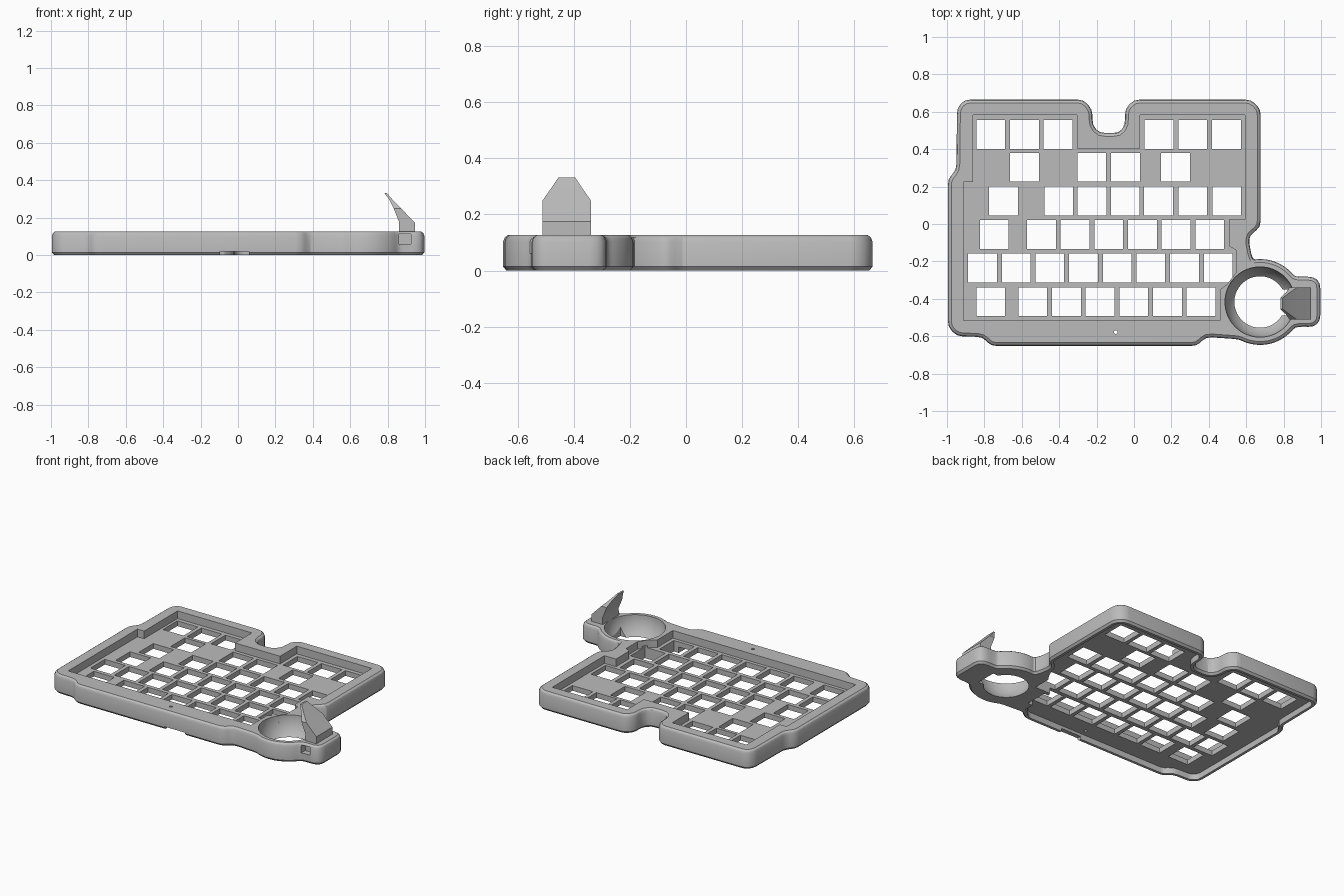
import bpy, bmesh, math
from mathutils import Vector

cube = bpy.data.objects.get("Cube")
if cube:
    bpy.data.objects.remove(cube, do_unlink=True)

grey = bpy.data.materials.new("matte_grey")
grey.use_nodes = True
grey.diffuse_color = (0.5, 0.5, 0.5, 1)
grey.node_tree.nodes["Principled BSDF"].inputs["Base Color"].default_value = (0.5, 0.5, 0.5, 1)

TOP, DECK, FLOOR = 0.127, 0.075, 0.04
RING = Vector((0.674, -0.417))


def add_object(name, bm):
    bmesh.ops.recalc_face_normals(bm, faces=bm.faces)
    mesh = bpy.data.meshes.new(name)
    bm.to_mesh(mesh)
    bm.free()
    mesh.materials.append(grey)
    obj = bpy.data.objects.new(name, mesh)
    bpy.context.collection.objects.link(obj)
    return obj


def loft(bm, layers):
    """Skin a stack of (outline, z) layers and cap both ends."""
    rings = [[bm.verts.new((p[0], p[1], z)) for p in pts] for pts, z in layers]
    n = len(rings[0])
    for a, b in zip(rings, rings[1:]):
        for i in range(n):
            j = (i + 1) % n
            bm.faces.new((a[i], a[j], b[j], b[i]))
    bm.faces.new(rings[0][::-1])
    bm.faces.new(rings[-1])


def rect(x0, x1, y0, y1):
    return [(x0, y0), (x1, y0), (x1, y1), (x0, y1)]


def rounded(pts, size):
    """Replace each corner with a short curve."""
    pts, out = [Vector(p) for p in pts], []
    for i, p in enumerate(pts):
        a, b = pts[i - 1] - p, pts[(i + 1) % len(pts)] - p
        s = p + a.normalized() * min(size, a.length * 0.4)
        e = p + b.normalized() * min(size, b.length * 0.4)
        out += [s, s * 0.25 + p * 0.5 + e * 0.25, e]
    return out


def inset(pts, d):
    """Move a clockwise outline inwards by d."""
    out = []
    for i, p in enumerate(pts):
        a = (p - pts[i - 1]).normalized()
        b = (pts[(i + 1) % len(pts)] - p).normalized()
        na, nb = Vector((a.y, -a.x)), Vector((b.y, -b.x))
        out.append(p + (na + nb) * (d / (1 + na.dot(nb))))
    return out


def arc(start, end, steps, r=0.23):
    angles = [math.radians(start + (end - start) * i / steps) for i in range(steps + 1)]
    return [RING + Vector((math.cos(t), math.sin(t))) * r for t in angles]


# Case outline, clockwise: left and back edge, ring with tab, front edge
back_edge = [(-0.995, -0.55), (-0.995, 0.24), (-0.95, 0.29), (-0.946, 0.62), (-0.905, 0.665),
             (-0.27, 0.665), (-0.222, 0.61), (-0.222, 0.53), (-0.185, 0.487), (-0.08, 0.487),
             (-0.048, 0.53), (-0.048, 0.615), (0.0, 0.665), (0.625, 0.665), (0.677, 0.615),
             (0.677, -0.016), (0.62, -0.06)]
tab = [(0.875, -0.282), (0.96, -0.282), (0.996, -0.315), (0.996, -0.518), (0.96, -0.55), (0.875, -0.55)]
front_edge = [(0.385, -0.604), (0.337, -0.652), (-0.765, -0.652), (-0.81, -0.604), (-0.946, -0.6)]
outline = rounded(back_edge + [(0.615, -0.1)] + arc(100, 38, 7) + tab
                  + arc(-38, -120, 9) + front_edge, 0.03)

bm = bmesh.new()
loft(bm, [(inset(outline, d), z) for d, z in
          [(0.012, 0), (0, 0.014), (0, 0.103), (0.006, 0.118), (0.018, TOP)]])
case = add_object("keyboard_case", bm)

cutters = []

# Sunken key deck
pocket = [(-0.861, 0.583), (-0.305, 0.583), (-0.305, 0.404), (0.032, 0.404), (0.032, 0.583),
          (0.594, 0.583), (0.594, 0.024), (0.508, 0.024), (0.508, -0.118), (0.545, -0.139),
          (0.545, -0.26), (0.5, -0.32), (0.46, -0.35), (0.46, -0.516), (-0.911, -0.516),
          (-0.911, 0.225), (-0.861, 0.225)]
bm = bmesh.new()
loft(bm, [(pocket, DECK), (pocket, 0.3)])
cutters.append(add_object("deck_cutter", bm))

# Hollow underside
cavity = inset(rounded(back_edge + [(0.6, -0.13), (0.56, -0.2), (0.43, -0.33), (0.43, -0.58)]
                       + front_edge, 0.03), 0.03)
bm = bmesh.new()
loft(bm, [(cavity, -0.1), (cavity, FLOOR)])
cutters.append(add_object("underside_cutter", bm))

# Switch holes: row centre and left edge of each hole in key pitches
KEY, PITCH = 0.154, 0.18
rows = [(0.478, -0.843, [0, 1, 2, 5, 6, 7]),
        (0.303, -0.663, [0, 2, 3, 4.49]),
        (0.123, -0.775, [0, 1.64, 2.63, 3.62, 4.61, 5.62, 6.63]),
        (-0.056, -0.824, [0] + [1.4 + i for i in range(6)]),
        (-0.235, -0.887, range(8)),
        (-0.416, -0.843, [0] + [1.25 + i for i in range(6)])]
bm = bmesh.new()
for y, x0, steps in rows:
    for s in steps:
        x = x0 + s * PITCH
        square = rect(x, x + KEY, y - KEY / 2, y + KEY / 2)
        loft(bm, [(square, -0.1), (square, 0.09)])
cutters.append(add_object("switch_cutter", bm))

# Ball socket in the ring
bm = bmesh.new()
bmesh.ops.create_uvsphere(bm, u_segments=64, v_segments=32, radius=0.188)
bmesh.ops.translate(bm, verts=bm.verts, vec=(RING.x, RING.y, TOP + 0.001))
cutters.append(add_object("socket_cutter", bm))

# Slot behind the thumb lever, side port, cable notch and reset hole
reset = [(-0.098 + 0.01 * math.cos(t), -0.578 + 0.01 * math.sin(t))
         for t in [i * math.tau / 12 for i in range(12)]]
for name, shape, z0, z1 in [("slot", rect(0.78, 0.835, -0.49, -0.35), -0.1, 0.3),
                            ("port", rect(0.862, 0.925, -0.6, -0.5), 0.06, 0.112),
                            ("notch", rect(-0.095, 0.06, -0.7, -0.6), -0.1, 0.02),
                            ("reset", reset, -0.1, 0.3)]:
    bm = bmesh.new()
    loft(bm, [(shape, z0), (shape, z1)])
    cutters.append(add_object(name + "_cutter", bm))

# Small bearing holes in the socket wall
bm = bmesh.new()
for sign in (1, -1):
    made = bmesh.ops.create_cone(bm, cap_ends=True, segments=12, radius1=0.012, radius2=0.012, depth=0.06)
    bmesh.ops.translate(bm, verts=made["verts"], vec=(0.62, RING.y + sign * 0.15, 0.085))
cutters.append(add_object("bearing_cutter", bm))

for cutter in cutters:
    cutter.hide_render = True
    mod = case.modifiers.new(cutter.name, 'BOOLEAN')
    mod.operation, mod.solver, mod.object = 'DIFFERENCE', 'EXACT', cutter
bpy.context.view_layer.update()
graph = bpy.context.evaluated_depsgraph_get()
carved = bpy.data.meshes.new_from_object(case.evaluated_get(graph))
case.modifiers.clear()
case.data = carved
for cutter in cutters:
    bpy.data.objects.remove(cutter, do_unlink=True)

# Thumb lever: inner x, outer x, height and half width
bm = bmesh.new()
sections = [(0.86, 0.945, 0.06, 0.086), (0.862, 0.945, 0.175, 0.086), (0.85, 0.915, 0.205, 0.086),
            (0.832, 0.871, 0.25, 0.086), (0.812, 0.832, 0.29, 0.058), (0.783, 0.795, 0.332, 0.03)]
loft(bm, [(rect(x0, x1, -0.425 - w, -0.425 + w), z) for x0, x1, z, w in sections])
lever = add_object("thumb_lever", bm)

for obj in (case, lever):
    bpy.ops.object.select_all(action='DESELECT')
    obj.select_set(True)
    bpy.context.view_layer.objects.active = obj
    bpy.ops.object.shade_smooth_by_angle(angle=math.radians(25))
